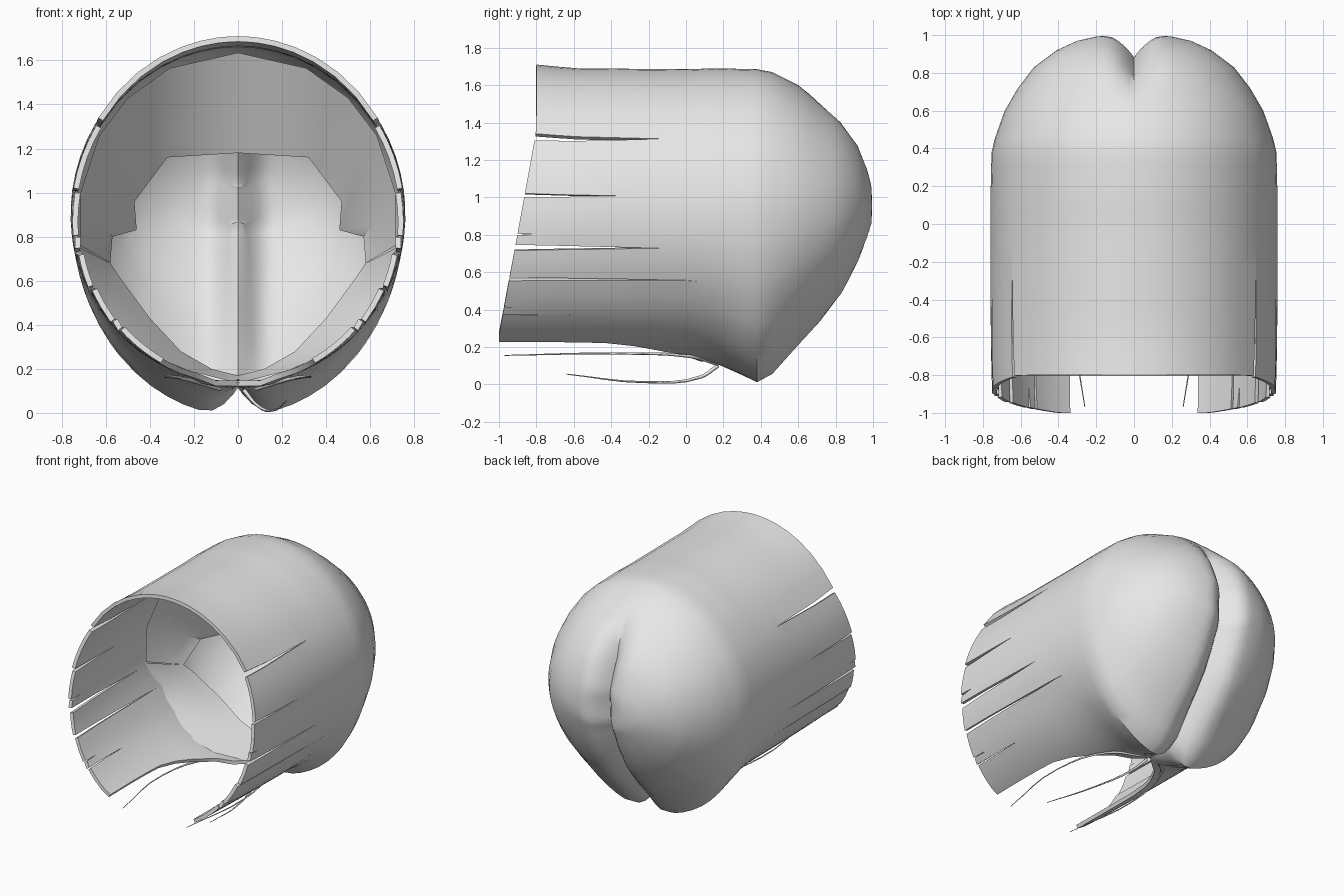
import bpy, bmesh, math

if "Cube" in bpy.data.objects:
    bpy.data.objects.remove(bpy.data.objects["Cube"])

GREY = bpy.data.materials.new("plain_grey")
GREY.diffuse_color = (0.8, 0.8, 0.8, 1)
GREY.use_nodes = True
GREY.node_tree.nodes["Principled BSDF"].inputs["Base Color"].default_value = GREY.diffuse_color

# Stations along the shell: y, top z, bottom z, half width, height of widest point
STATIONS = [
    (-0.80, 1.71, 0.14, 0.755, 0.90), (-0.60, 1.69, 0.14, 0.76, 0.90),
    (0.00, 1.685, 0.13, 0.76, 0.90), (0.16, 1.69, 0.10, 0.76, 0.90),
    (0.38, 1.685, -0.012, 0.755, 0.90), (0.46, 1.67, 0.03, 0.735, 0.90),
    (0.60, 1.60, 0.19, 0.685, 0.91), (0.72, 1.51, 0.32, 0.615, 0.92),
    (0.83, 1.42, 0.46, 0.53, 0.93), (0.92, 1.30, 0.63, 0.41, 0.95),
    (0.97, 1.18, 0.76, 0.30, 0.95), (0.992, 1.12, 0.81, 0.20, 0.95),
    (1.0, 1.08, 0.85, 0.12, 0.95), (1.001, 1.06, 0.87, 0.0, 0.95)]
ROWS = [-0.8, -0.7, -0.58, -0.46, -0.34, -0.22, -0.12, 0, 0.08, 0.16, 0.23,
        0.31, 0.38, 0.46, 0.53, 0.6, 0.66, 0.72, 0.775, 0.83, 0.88, 0.92,
        0.95, 0.97, 0.983, 0.992, 0.996, 1.0, 1.0003, 1.0006, 1.001]
# Slits in the front edge: cosine of the angle from the top, end y, half opening
SLITS = [(0.525, -0.12, 0.022), (0.1375, -0.34, 0.012), (-0.13, -0.7, 0.006),
         (-0.224, -0.12, 0.022), (-0.447, 0.08, 0.016), (-0.645, -0.7, 0.005),
         (-0.697, -0.46, 0.007)]
COLUMNS = [8, 4, 3, 2, 3, 2, 1, 9]


def smooth(t):
    t = min(1, max(0, t))
    return t * t * (3 - 2 * t)


def station(y):
    for a, b in zip(STATIONS, STATIONS[1:]):
        if y <= b[0]:
            f = max(0, (y - a[0]) / (b[0] - a[0]))
            return [p + (q - p) * f for p, q in zip(a, b)][1:]
    return STATIONS[-1][1:]


def shell_point(angle, y, scale=1.0):
    """Point on the right half of the shell, with the cleft pressed in."""
    top, bottom, width, mid = station(y)
    c = math.cos(angle)
    x = width * math.sin(angle) * scale
    z = mid + ((top - mid) if c > 0 else (mid - bottom)) * c * scale
    x = 0 if abs(x) < 1e-5 else x
    depth = 0.125 * max(0, 1 - x / 0.17) ** 2
    depth *= smooth((1.58 - z) / 0.27) * smooth((y - 0.08) / 0.3)
    dy, dz = y - 0.35, z - 0.85
    length = math.hypot(dy, dz) or 1
    # ragged front edge leans further forward toward the bottom
    front = 0.8 + 0.2 * min(1, max(0, (1.36 - z) / 1.1))
    py = y * front / 0.8 if y < 0 else y
    return (x, py - depth * dy / length, z - depth * dz / length)


def add_grid(bm, grid):
    verts = [[bm.verts.new(p) for p in row] for row in grid]
    for r0, r1 in zip(verts, verts[1:]):
        for i in range(len(r0) - 1):
            bm.faces.new((r0[i], r0[i + 1], r1[i + 1], r1[i]))


def finish(name, bm, thickness=0):
    bmesh.ops.remove_doubles(bm, verts=bm.verts, dist=1e-5)
    bmesh.ops.dissolve_degenerate(bm, edges=bm.edges, dist=1e-6)
    mesh = bpy.data.meshes.new(name)
    bm.to_mesh(mesh)
    bm.free()
    mesh.materials.append(GREY)
    ob = bpy.data.objects.new(name, mesh)
    bpy.context.collection.objects.link(ob)
    bpy.ops.object.select_all(action='DESELECT')
    bpy.context.view_layer.objects.active = ob
    ob.select_set(True)
    mirror = ob.modifiers.new("mirror", 'MIRROR')
    mirror.use_clip = True
    if thickness:
        solid = ob.modifiers.new("thickness", 'SOLIDIFY')
        solid.thickness = thickness
        solid.offset = -1
    # shade after the walls exist so the rims stay crisp
    bpy.ops.object.convert(target='MESH')
    bpy.ops.object.shade_smooth_by_angle(angle=math.radians(40))


def loft(name, outer, inner, steps=4):
    """Lining stretched between two edge lines."""
    bm = bmesh.new()
    grid = [[tuple(p + (q - p) * j / steps for p, q in zip(s, e))
             for s, e in zip(outer, inner)][::-1] for j in range(steps + 1)]
    add_grid(bm, grid)
    finish(name, bm)


# Outer shell: strips between the slits, welded together behind them
bm = bmesh.new()
edges = [(0, -9, 0)] + [(math.acos(c), e, w) for c, e, w in SLITS] + [(math.pi, -9, 0)]
for k, n in enumerate(COLUMNS):
    (a, end_a, gap_a), (b, end_b, gap_b) = edges[k], edges[k + 1]
    grid = []
    for y in ROWS:
        open_a = max(0, (end_a - y) / (end_a + 0.8)) if gap_a else 0
        open_b = max(0, (end_b - y) / (end_b + 0.8)) if gap_b else 0
        lo, hi = a + gap_a * open_a, b - gap_b * open_b
        if k == len(COLUMNS) - 1:        # open underside in front of the crotch
            t = min(1, max(0, (y + 0.4) / 0.56))
            hi = 2.66 + (math.pi - 2.66) * t * t
        row = []
        for i in range(n + 1):
            t = i / n
            if k == 0:
                t = t ** 1.5
            elif k == len(COLUMNS) - 1:
                t = 1 - (1 - t) ** 1.5
            tuck = 1 - 0.012 * open_a * (1 - t)
            row.append(shell_point(lo + (hi - lo) * t, y, tuck))
        grid.append(row)
    add_grid(bm, grid)
finish("outer_shell", bm, 0.025)

# Upper lining: wall from an arch inside the shell back to an uneven hem
loft("upper_lining",
     [(0, 0.38, 1.635), (0.31, 0.30, 1.565), (0.50, 0.15, 1.43),
      (0.63, 0.0, 1.26), (0.715, -0.05, 1.0), (0.715, -0.05, 0.76)],
     [(0, 0.58, 1.18), (0.32, 0.53, 1.16), (0.47, 0.45, 0.96),
      (0.46, 0.48, 0.83), (0.57, 0.38, 0.80), (0.58, 0.20, 0.68)])

# Lower lining: rises from the strips and crotch to a raised inner lip
loft("lower_lining",
     [(0.72, -0.05, 0.75), (0.67, 0.03, 0.55), (0.58, 0.0, 0.40),
      (0.42, 0.0, 0.275), (0.22, 0.04, 0.19), (0, 0.16, 0.135)],
     [(0.58, 0.20, 0.68), (0.54, 0.25, 0.62), (0.40, 0.36, 0.43),
      (0.26, 0.40, 0.28), (0.12, 0.42, 0.20), (0, 0.42, 0.17)])


# Loose threads hanging under the opening
def thread(name, points):
    curve = bpy.data.curves.new(name, 'CURVE')
    curve.dimensions = '3D'
    curve.bevel_depth = 0.012
    curve.bevel_resolution = 0
    curve.resolution_u = 4
    spline = curve.splines.new('BEZIER')
    spline.bezier_points.add(len(points) - 1)
    for i, (p, co) in enumerate(zip(spline.bezier_points, points)):
        p.co = co
        p.handle_left_type = p.handle_right_type = 'AUTO'
        p.radius = 1 - 0.8 * i / (len(points) - 1)
    curve.materials.append(GREY)
    ob = bpy.data.objects.new(name, curve)
    bpy.context.collection.objects.link(ob)


for side, label in ((1, "right"), (-1, "left")):
    thread("thread_" + label, [(side * x, y, z) for x, y, z in (
        (0.08, 0.17, 0.11), (0.22, 0.02, 0.15), (0.33, -0.4, 0.165), (0.26, -0.97, 0.155))])
thread("low_thread", [(0.03, 0.17, 0.10), (0.08, 0.08, 0.04), (0.16, -0.22, 0.012), (0.22, -0.64, 0.055)])
